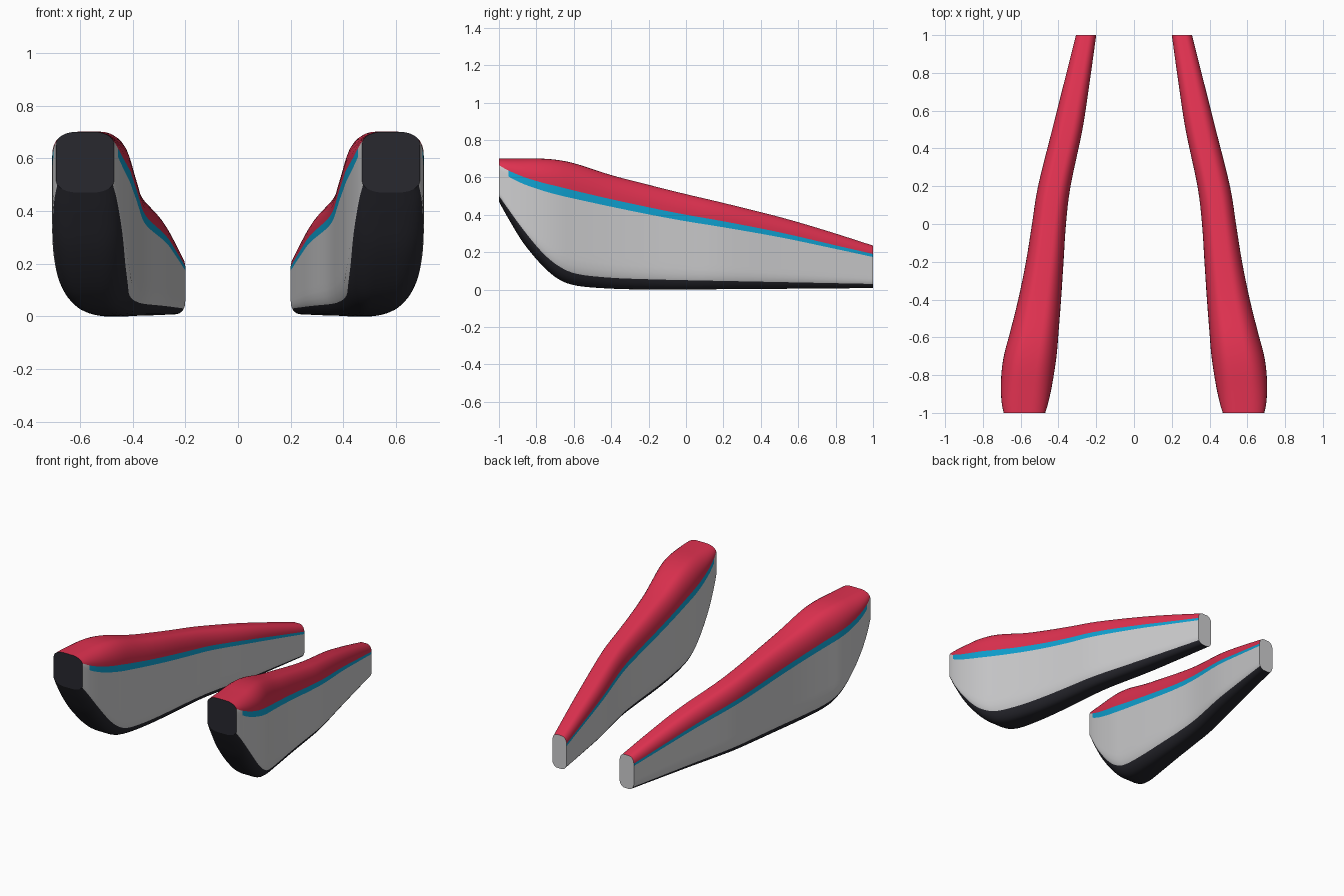
import bpy, bmesh, math
from mathutils import Vector

if "Cube" in bpy.data.objects:
    bpy.data.objects.remove(bpy.data.objects["Cube"])


def material(name, rgb):
    mat = bpy.data.materials.new(name)
    mat.use_nodes = True
    mat.diffuse_color = (*rgb, 1)
    mat.node_tree.nodes["Principled BSDF"].inputs["Base Color"].default_value = (*rgb, 1)
    return mat


MATERIALS = [
    material("dark underside", (0.021, 0.021, 0.028)),
    material("light grey hull", (0.62, 0.62, 0.63)),
    material("blue stripe", (0.005, 0.37, 0.66)),
    material("red deck", (0.74, 0.031, 0.08)),
]
DARK, GREY, BLUE, RED = range(4)

# Stations: y, inner x, outer x, bottom, grey edge, stripe low, stripe high, top
STATIONS = [Vector(s) for s in (
    (-1, .47, .69, .47, .5, .645, .665, .7),
    (-.95, .455, .7, .38, .43, .605, .637, .7),
    (-.87, .437, .705, .25, .32, .565, .603, .7),
    (-.77, .42, .7, .13, .2, .53, .572, .7),
    (-.68, .408, .685, .055, .125, .505, .55, .692),
    (-.58, .4, .658, .02, .083, .482, .525, .67),
    (-.4, .386, .613, .005, .063, .443, .483, .612),
    (-.2, .373, .572, 0, .055, .402, .44, .56),
    (0, .36, .54, 0, .05, .365, .4, .51),
    (.2, .336, .508, .002, .046, .333, .365, .463),
    (.5, .273, .433, .004, .04, .28, .306, .388),
    (.75, .235, .37, .006, .035, .228, .248, .315),
    (1, .2, .307, .008, .03, .174, .19, .235),
)]
STEPS = 4


def smooth_stations():
    """Catmull-Rom curve through the stations."""
    pts = [2 * STATIONS[0] - STATIONS[1]] + STATIONS + [2 * STATIONS[-1] - STATIONS[-2]]
    out = []
    for a, b, c, d in zip(pts, pts[1:], pts[2:], pts[3:]):
        for i in range(STEPS):
            t = i / STEPS
            out.append((2 * b + (c - a) * t + (2 * a - 5 * b + 4 * c - d) * t ** 2
                        + (3 * b - a - 3 * c + d) * t ** 3) / 2)
    return out + [STATIONS[-1]]


# Height bands from keel to deck: colour, number of rows, row spacing
BANDS = [
    (DARK, 5, lambda t: t * t),
    (GREY, 9, lambda t: t ** 1.5),
    (BLUE, 1, lambda t: t),
    (RED, 8, lambda t: 1 - (1 - t) ** 2),
]
ROW_COLOURS = [colour for colour, rows, _ in BANDS for _ in range(rows)]


def section(station, side):
    """Closed rounded section with rows placed on the colour borders."""
    y, x_in, x_out, *z = station
    bottom, top = z[0], z[-1]
    half, mid = (x_out - x_in) / 2, (x_out + x_in) / 2
    corner_x, corner_z = half * 0.7, (top - bottom) * 0.2
    levels = [bottom]
    for (_, rows, spacing), low, high in zip(BANDS, z, z[1:]):
        levels += [low + (high - low) * spacing((i + 1) / rows) for i in range(rows)]

    def width(level):
        k = min(max(1 - min(level - bottom, top - level) / corner_z, 0), 1)
        return half - corner_x * (1 - math.sqrt(1 - k * k))

    outer = [(side * (mid + width(v)), y, v) for v in levels]
    inner = [(side * (mid - width(v)), y, v) for v in reversed(levels)]
    return outer + inner


def build_pod(name, side):
    bm = bmesh.new()
    stations = smooth_stations()
    rings = [[bm.verts.new(p) for p in section(s, side)] for s in stations]
    count, rows = len(rings[0]), len(ROW_COLOURS)
    colours = ROW_COLOURS + [RED] + ROW_COLOURS[::-1] + [DARK]

    # Hull skin, with the stripe starting just behind the nose
    for n, (a, b) in enumerate(zip(rings, rings[1:])):
        for j in range(count):
            k = (j + 1) % count
            face = bm.faces.new((a[j], a[k], b[k], b[j]))
            face.smooth = True
            colour = colours[j]
            face.material_index = GREY if colour == BLUE and n < STEPS else colour

    # Flat dark nose and flat grey tail, with crisp rims
    for ring, colour in ((rings[0], DARK), (rings[-1], GREY)):
        cap = bm.faces.new(ring)
        cap.material_index = colour
        for edge in cap.edges:
            edge.smooth = False

    bmesh.ops.recalc_face_normals(bm, faces=bm.faces)
    mesh = bpy.data.meshes.new(name)
    bm.to_mesh(mesh)
    bm.free()
    for mat in MATERIALS:
        mesh.materials.append(mat)
    bpy.context.collection.objects.link(bpy.data.objects.new(name, mesh))


build_pod("left_hull", 1)
build_pod("right_hull", -1)
